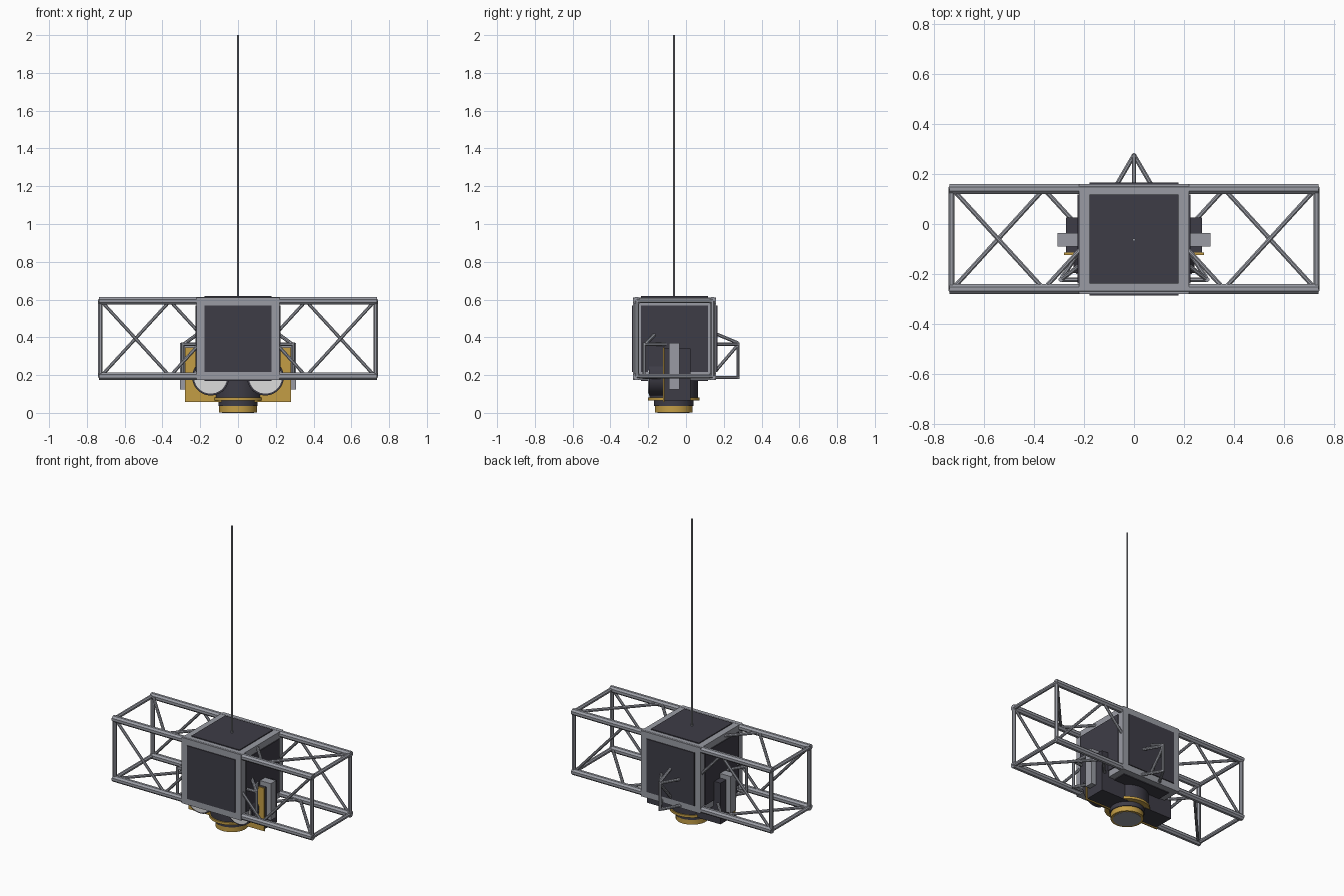
import bpy, bmesh, math
from mathutils import Vector, Matrix

if "Cube" in bpy.data.objects:
    bpy.data.objects.remove(bpy.data.objects["Cube"])

CY = -0.06  # depth centre of the truss and core


def material(name, rgb):
    m = bpy.data.materials.new(name)
    m.diffuse_color = (*rgb, 1)
    m.use_nodes = True
    m.node_tree.nodes["Principled BSDF"].inputs["Base Color"].default_value = m.diffuse_color
    return m


GREY = material("metal grey", (0.32, 0.33, 0.37))
DARK = material("dark panel", (0.048, 0.046, 0.062))
GOLD = material("gold foil", (0.55, 0.34, 0.06))
WHITE = material("pale lens", (0.72, 0.72, 0.72))


def finish(name, bm, mat, smooth=False):
    me = bpy.data.meshes.new(name)
    bmesh.ops.recalc_face_normals(bm, faces=bm.faces[:])
    if smooth:
        for f in bm.faces:
            f.smooth = True
        for e in bm.edges:
            if len(e.link_faces) == 2 and e.calc_face_angle() > math.radians(40):
                e.smooth = False
    bm.to_mesh(me)
    bm.free()
    me.materials.append(mat)
    ob = bpy.data.objects.new(name, me)
    bpy.context.collection.objects.link(ob)
    return ob


def boxes(name, mat, *bounds):
    """Boxes given as (x0, x1, y0, y1, z0, z1)."""
    bm = bmesh.new()
    for x0, x1, y0, y1, z0, z1 in bounds:
        m = Matrix.Translation(((x0 + x1) / 2, (y0 + y1) / 2, (z0 + z1) / 2))
        m = m @ Matrix.Diagonal((x1 - x0, y1 - y0, z1 - z0, 1))
        bmesh.ops.create_cube(bm, size=1, matrix=m)
    return finish(name, bm, mat)


def tubes(name, mat, radius, pairs, sides=8, smooth=False):
    """Round bars between pairs of points."""
    bm = bmesh.new()
    for a, b in pairs:
        a, b = Vector(a), Vector(b)
        rot = (b - a).to_track_quat('Z', 'Y').to_matrix().to_4x4()
        bmesh.ops.create_cone(bm, cap_ends=True, segments=sides, radius1=radius,
                              radius2=radius, depth=(b - a).length,
                              matrix=Matrix.Translation((a + b) / 2) @ rot
                              @ Matrix.Rotation(math.pi / sides, 4, 'Z'))
    return finish(name, bm, mat, smooth)


def disc(name, mat, radius, z0, z1):
    return tubes(name, mat, radius, [((0, -0.065, z0), (0, -0.065, z1))], 32, True)


# Truss: four long rails, end frames and zigzag braces
YF, YB, ZL, ZH, XE = -0.26, 0.14, 0.194, 0.593, 0.729
tubes("long_rails", GREY, 0.0215,
      [((-0.737, y, z), (0.737, y, z)) for y in (YF, YB) for z in (ZL, ZH)])
ends = []
for x in (-XE, XE):
    ends += [((x, y, ZL), (x, y, ZH)) for y in (YF, YB)]
    ends += [((x, YF, z), (x, YB, z)) for z in (ZL, ZH)]
tubes("end_frames", GREY, 0.0135, ends)

braces = []
for s in (-1, 1):
    xa, xb, xc = s * 0.725, s * 0.36, s * 0.21
    k = 0.15 / 0.365 * (ZH - ZL)
    for y, z0, z1 in ((YF, ZH, ZL), (YB, ZL, ZH)):
        braces += [((xa, y, z0), (xb, y, z1)),
                   ((xb, y, z1), (xc, y, z1 + math.copysign(k, z0 - z1)))]
    for z, y0, y1 in ((ZH, YB, YF), (ZL, YF, YB)):
        braces += [((xa, y0, z), (xb, y1, z)),
                   ((xb, y1, z), (xc, y1 + math.copysign(k, y0 - y1), z))]
tubes("diagonal_braces", GREY, 0.0095, braces)

# Core cube with raised dark panels on its sides and top
boxes("core_frame", GREY, (-0.22, 0.22, CY - 0.22, CY + 0.22, 0.173, 0.612))
P, ZC = 0.177, 0.3925
boxes("core_panels", DARK,
      (-P, P, CY - 0.226, CY + 0.226, ZC - P, ZC + P),
      (-0.226, 0.226, CY - P, CY + P, ZC - P, ZC + P),
      (-P, P, CY - P, CY + P, 0.168, 0.618))

# Lower instrument body with gold front plate and side modules
boxes("instrument_body", DARK, (-0.272, 0.272, -0.114, 0.025, 0.065, 0.34))
boxes("front_foil_plate", GOLD, (-0.28, 0.28, -0.123, -0.114, 0.058, 0.345))
boxes("side_modules", GREY, *[(min(s * 0.225, s * 0.306), max(s * 0.225, s * 0.306),
                               -0.09, -0.035, 0.125, 0.37) for s in (-1, 1)])

# Twin forward optics
for part, mat, r, y in (("optic_housings", DARK, 0.098, -0.195),
                        ("optic_lenses", WHITE, 0.088, -0.2)):
    tubes(part, mat, r, [((s * 0.145, y, 0.19), (s * 0.145, -0.12, 0.19))
                         for s in (-1, 1)], 32, True)

# Docking collar underneath
disc("collar_drum", DARK, 0.13, 0.08, 0.18)
disc("collar_gold_ring", GOLD, 0.138, 0.066, 0.082)
disc("collar_neck", DARK, 0.105, 0.036, 0.068)
disc("collar_gold_base", GOLD, 0.1, 0.002, 0.038)
disc("collar_end_cap", GREY, 0.085, 0.0, 0.004)

# Grab handles: a post held by V struts, one behind and one each side
struts = [((0, 0.275, 0.18), (0, 0.275, 0.372)),
          ((0, 0.275, 0.37), (0, 0.155, 0.42)),
          ((0, 0.275, 0.36), (0, 0.155, 0.22))]
for s in (-1, 1):
    struts += [((0, 0.275, z), (s * 0.07, 0.155, z)) for z in (0.187, 0.363)]
    px, py = s * 0.292, -0.222
    struts += [((px, py, 0.18), (px, py, 0.372)),
               ((px, py, 0.36), (s * 0.21, -0.16, 0.42))]
    for z in (0.187, 0.363):
        struts += [((px, py, z), (s * 0.21, y, z)) for y in (-0.095, -0.222)]
tubes("grab_handles", GREY, 0.0095, struts)

# Antenna mast
tubes("antenna_mast", GREY, 0.0055, [((0, -0.063, 0.6), (0, -0.063, 2.0))])
